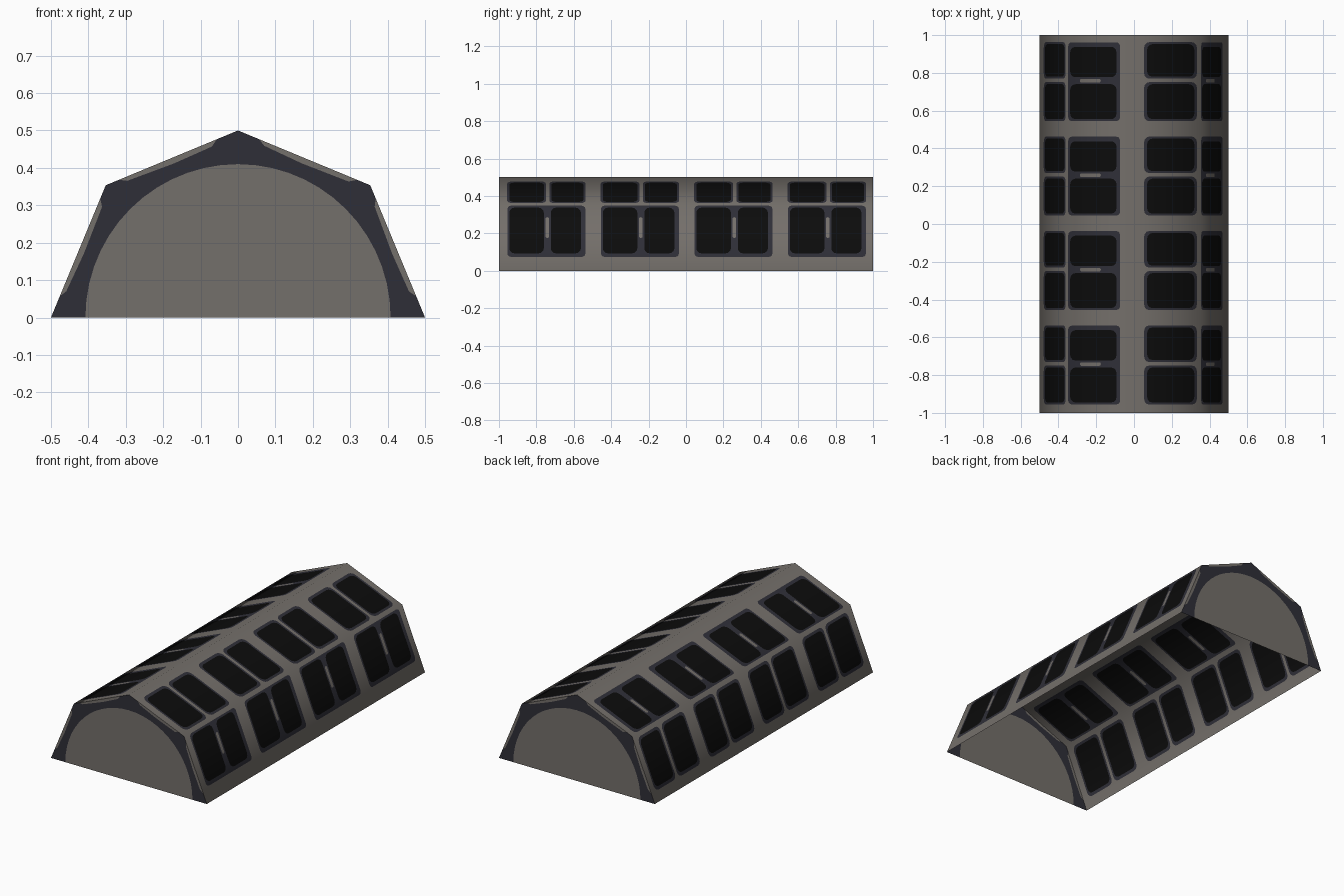
import bpy, math
from mathutils import Vector
from mathutils.geometry import delaunay_2d_cdt

if "Cube" in bpy.data.objects:
    bpy.data.objects.remove(bpy.data.objects["Cube"])


def material(name, rgb):
    m = bpy.data.materials.new(name)
    m.diffuse_color = (*rgb, 1)
    m.use_nodes = True
    m.node_tree.nodes["Principled BSDF"].inputs["Base Color"].default_value = m.diffuse_color
    return m


MATS = [material("warm grey", (0.175, 0.16, 0.145)),
        material("dark slate", (0.028, 0.028, 0.039)),
        material("black glass", (0.0035, 0.0035, 0.0035))]
GREY, SLATE, BLACK = 0, 1, 2


def rounded(x0, x1, y0, y1, r, n=4):
    """Counter-clockwise rounded rectangle."""
    pts = []
    for cx, cy, a in ((x1 - r, y1 - r, 0), (x0 + r, y1 - r, 90),
                      (x0 + r, y0 + r, 180), (x1 - r, y0 + r, 270)):
        for i in range(n):
            t = math.radians(a + 90 * i / (n - 1))
            pts.append((cx + r * math.cos(t), cy + r * math.sin(t)))
    return pts


def cut_sheet(shapes):
    """Cut nested flat outlines into one sheet; the last shape on top gives the colour."""
    pts, faces = [], []
    for outline, _ in shapes:
        faces.append(list(range(len(pts), len(pts) + len(outline))))
        pts += [Vector(p) for p in outline]
    v, _, f, _, _, src = delaunay_2d_cdt(pts, [], faces, 1, 1e-5)
    keep = [(list(q), shapes[max(s)][1]) for q, s in zip(f, src) if s]
    return v, keep


def make_object(name, verts, faces, colours):
    me = bpy.data.meshes.new(name)
    me.from_pydata(verts, [], faces)
    for m in MATS:
        me.materials.append(m)
    for p, c in zip(me.polygons, colours):
        p.material_index = c
    ob = bpy.data.objects.new(name, me)
    bpy.context.collection.objects.link(ob)
    return ob


# Half-octagon profile, from right base over the ridge to left base
R = 0.5
corners = [Vector((R * math.cos(k * math.pi / 4), R * math.sin(k * math.pi / 4)))
           for k in range(5)]
L = (corners[1] - corners[0]).length


def panel_shapes(joined):
    """One long wall strip with four double windows."""
    shapes = [([(-1, 0), (1, 0), (1, L), (-1, L)], GREY)]
    for k in range(4):
        y = -1 + 0.5 * k
        if joined:    # shared frame with a small grey gap between the panes
            shapes += [(rounded(y + .045, y + .462, .08, .377, .02), SLATE),
                       (rounded(y + .055, y + .24, .1, .366, .03), BLACK),
                       (rounded(y + .277, y + .438, .1, .366, .03), BLACK),
                       (rounded(y + .249, y + .268, .19, .31, .009), GREY)]
        else:         # separately framed panes
            for a, b in ((.055, .24), (.28, .452)):
                shapes += [(rounded(y + a - .011, y + b + .011, .022, .325, .03), SLATE),
                           (rounded(y + a, y + b, .037, .308, .03), BLACK)]
    return shapes


# Vaulted shell made of four wall strips, smooth across the folds
verts, faces, colours, normals = [], [], [], []
for k in range(4):
    v2, fs = cut_sheet(panel_shapes(k % 2 == 0))
    base = len(verts)
    n0, n1 = corners[k].normalized(), corners[k + 1].normalized()
    for p in v2:
        t = p.y / L
        q = corners[k].lerp(corners[k + 1], t)
        n = n0.lerp(n1, t).normalized()
        verts.append((q.x, p.x, q.y))
        normals.append((n.x, 0, n.y))
    for f, c in fs:
        faces.append([base + i for i in f])
        colours.append(c)
shell = make_object("vaulted_shell", verts, faces, colours)
for p in shell.data.polygons:
    p.use_smooth = True
shell.data.normals_split_custom_set([normals[l.vertex_index] for l in shell.data.loops])

# End walls: slate arch band, grey slivers on its outer edge, grey infill
end = [([tuple(c) for c in corners], SLATE)]
for k in range(4):
    a, b = corners[k], corners[k + 1]
    inward = -(a + b).normalized()
    lo, hi = (.16, .9) if k in (0, 2) else (.1, .84)
    end.append(([tuple(a.lerp(b, t) + inward * d) for t, d in
                 ((lo, 0), (hi, 0), (hi - .05, .011), (.5, .016), (lo + .05, .013))], GREY))
N = 28
end.append(([(.408 * math.cos(math.pi * i / N), .41 * math.sin(math.pi * i / N))
             for i in range(N + 1)], GREY))
v2, fs = cut_sheet(end)
for name, s in (("front_end_wall", 1), ("back_end_wall", -1)):
    make_object(name, [(s * p.x, -s, p.y) for p in v2],
                [f for f, _ in fs], [c for _, c in fs])
